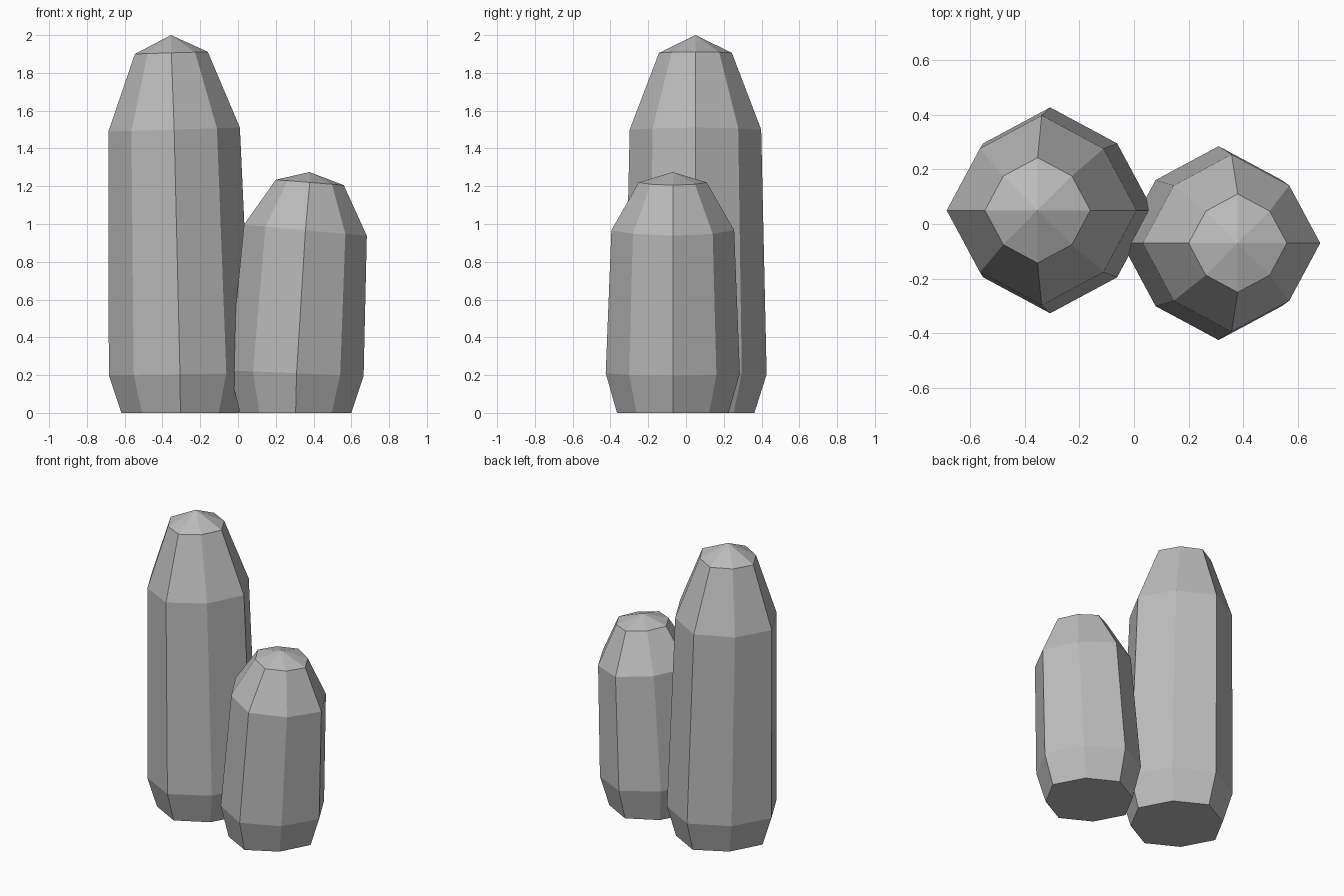
import bpy, bmesh, math
from mathutils import Vector

cube = bpy.data.objects.get("Cube")
if cube:
    bpy.data.objects.remove(cube, do_unlink=True)

SIDES = 8
stone = bpy.data.materials.new("grey_stone")
stone.use_nodes = True
grey = (0.5, 0.5, 0.5, 1)
stone.diffuse_color = grey
stone.node_tree.nodes["Principled BSDF"].inputs["Base Color"].default_value = grey


def column(name, y, rings, apex):
    """Faceted column; each ring is (centre x, height, radius, tilt along x)."""
    bm = bmesh.new()
    loops = []
    for cx, z, r, tilt in rings:
        loop = []
        for i in range(SIDES):
            a = math.tau * i / SIDES
            # Diagonal corners sit slightly further in than the axis corners
            rad = r * (0.92 if i % 2 else 1)
            dx = rad * math.cos(a)
            loop.append(bm.verts.new((cx + dx, y + rad * math.sin(a), z + tilt * dx)))
        loops.append(loop)

    # Flat base, faceted walls and pointed cap
    bm.faces.new(reversed(loops[0]))
    for low, high in zip(loops, loops[1:]):
        for i in range(SIDES):
            j = (i + 1) % SIDES
            bm.faces.new((low[i], low[j], high[j], high[i]))
    tip = bm.verts.new(Vector((apex[0], y, apex[1])))
    for i in range(SIDES):
        bm.faces.new((loops[-1][i], loops[-1][(i + 1) % SIDES], tip))

    mesh = bpy.data.meshes.new(name)
    bm.to_mesh(mesh)
    bm.free()
    mesh.materials.append(stone)
    obj = bpy.data.objects.new(name, mesh)
    bpy.context.collection.objects.link(obj)
    return obj


# Tall column
column("tall_column", 0.05, [
    (-0.305, 0, 0.312, 0),
    (-0.307, 0.205, 0.377, 0.015),
    (-0.338, 1.5, 0.348, 0.03),
    (-0.353, 1.906, 0.193, 0.03),
], (-0.355, 2.0))

# Short leaning column
column("short_column", -0.07, [
    (0.305, 0, 0.295, 0),
    (0.31, 0.21, 0.355, -0.04),
    (0.357, 0.967, 0.325, -0.09),
    (0.38, 1.22, 0.18, -0.08),
], (0.378, 1.275))
